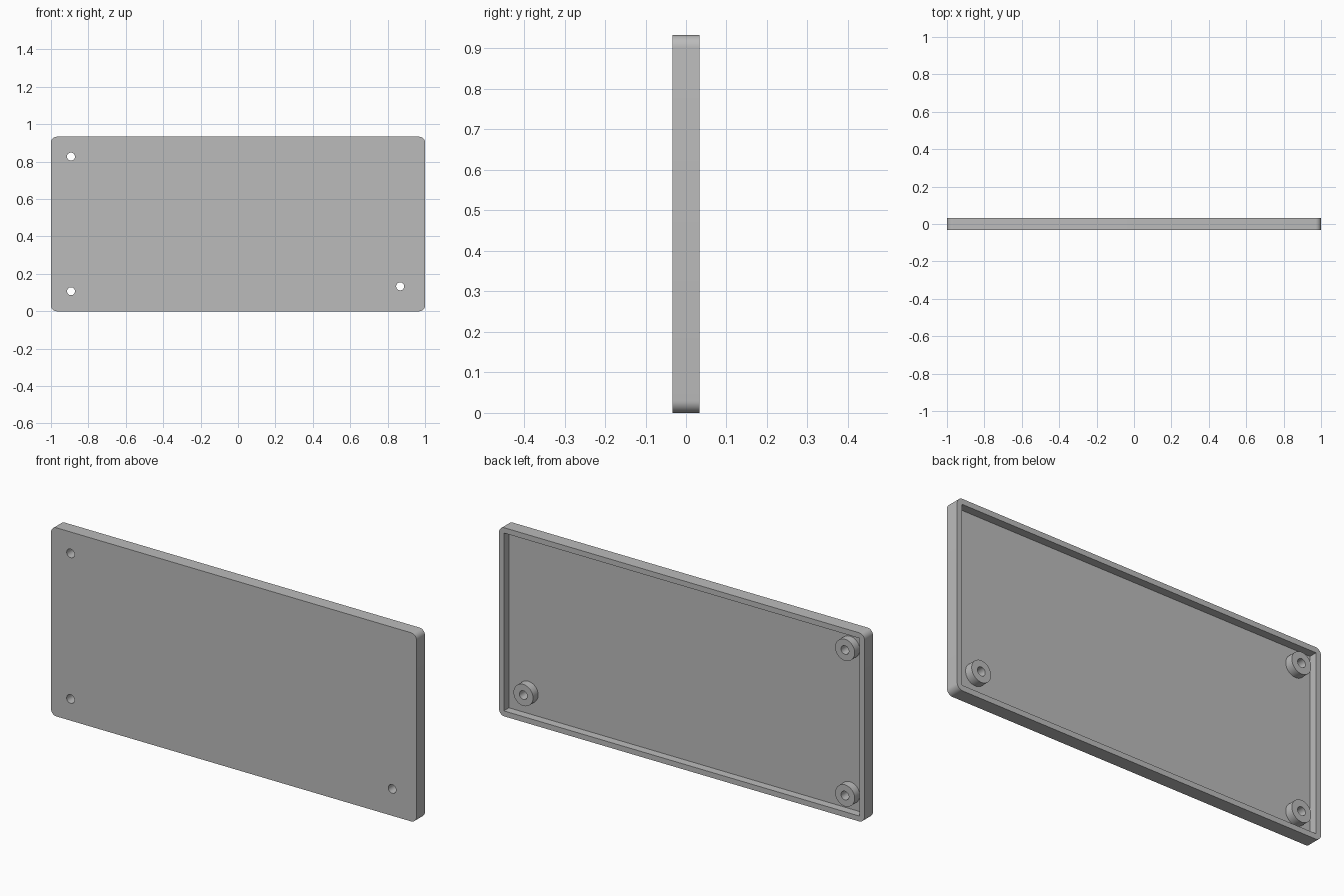
import bpy
import bmesh
from math import sin, cos, pi, radians

if "Cube" in bpy.data.objects:
    bpy.data.objects.remove(bpy.data.objects["Cube"])

WIDTH, HEIGHT, DEPTH = 2.0, 0.933, 0.0667
WALL, FLOOR, CORNER = 0.0267, 0.0267, 0.03
HOLE_R, BOSS_R = 0.0213, 0.0533
BACK = DEPTH / 2
MID = -BACK + FLOOR
SCREWS = {"upper_right": (-0.893, 0.827),
          "lower_right": (-0.893, 0.107),
          "lower_left": (0.867, 0.133)}

grey = bpy.data.materials.new("plain grey")
grey.use_nodes = True
grey.diffuse_color = (0.5, 0.5, 0.5, 1)
grey.node_tree.nodes["Principled BSDF"].inputs["Base Color"].default_value = (0.5, 0.5, 0.5, 1)


def circle(centre, radius, sides=48):
    return [(centre[0] + radius * cos(2 * pi * i / sides),
             centre[1] + radius * sin(2 * pi * i / sides)) for i in range(sides)]


def rounded_rect(inset, radius, steps=8):
    """Panel outline in x and z, moved inwards by inset."""
    if radius == 0:
        steps = 0
    half_w = WIDTH / 2 - inset - radius
    half_h = HEIGHT / 2 - inset - radius
    points = []
    for quarter, (sx, sz) in enumerate([(1, 1), (-1, 1), (-1, -1), (1, -1)]):
        for i in range(steps + 1):
            a = pi / 2 * (quarter + i / max(steps, 1))
            points.append((sx * half_w + radius * cos(a),
                           HEIGHT / 2 + sz * half_h + radius * sin(a)))
    return points


def extruded(name, loops, y0, y1):
    """Solid from a filled outline with holes, spanning y0 to y1."""
    curve = bpy.data.curves.new(name + "_profile", "CURVE")
    curve.dimensions = "2D"
    curve.fill_mode = "BOTH"
    curve.extrude = (y1 - y0) / 2
    for loop in loops:
        spline = curve.splines.new("POLY")
        spline.points.add(len(loop) - 1)
        for point, (x, z) in zip(spline.points, loop):
            point.co = (x, z, 0, 1)
        spline.use_cyclic_u = True
    source = bpy.data.objects.new(name + "_profile", curve)
    bpy.context.collection.objects.link(source)
    graph = bpy.context.evaluated_depsgraph_get()
    mesh = bpy.data.meshes.new_from_object(source.evaluated_get(graph))
    bpy.data.objects.remove(source)
    bpy.data.curves.remove(curve)

    bm = bmesh.new()
    bm.from_mesh(mesh)
    bmesh.ops.remove_doubles(bm, verts=bm.verts, dist=1e-5)
    bmesh.ops.recalc_face_normals(bm, faces=bm.faces)
    bm.to_mesh(mesh)
    bm.free()

    mesh.name = name
    mesh.materials.clear()
    mesh.materials.append(grey)
    obj = bpy.data.objects.new(name, mesh)
    obj.rotation_euler.x = pi / 2
    obj.location.y = (y0 + y1) / 2
    bpy.context.collection.objects.link(obj)
    bpy.ops.object.select_all(action="DESELECT")
    obj.select_set(True)
    bpy.context.view_layer.objects.active = obj
    bpy.ops.object.shade_smooth_by_angle(angle=radians(30))
    return obj


# Flat front panel with screw holes
outline = rounded_rect(0, CORNER)
extruded("front_panel", [outline] + [circle(c, HOLE_R) for c in SCREWS.values()], -BACK, MID)

# Raised rim around the back
extruded("back_rim", [outline, rounded_rect(WALL, 0)], MID, BACK)

# Screw bosses inside the rim
for place, centre in SCREWS.items():
    extruded("screw_boss_" + place, [circle(centre, BOSS_R), circle(centre, HOLE_R)], MID, BACK)
